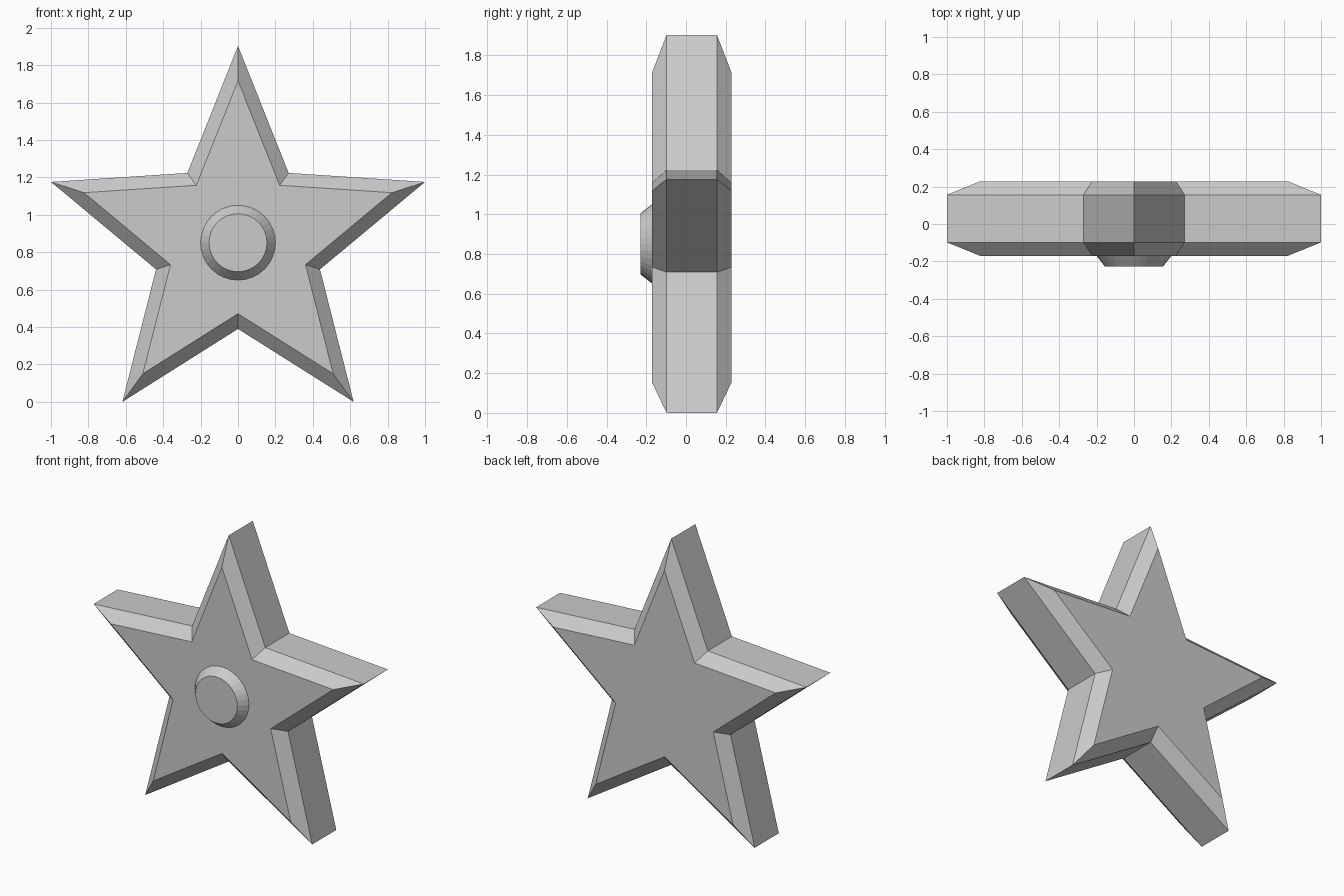
import bpy, bmesh, math

if "Cube" in bpy.data.objects:
    bpy.data.objects.remove(bpy.data.objects["Cube"])

CENTER_Z = 0.851
R_OUT, R_IN = 1.0515, 0.461
FACE_SCALE = 0.823


def star_ring(bm, y, scale):
    """Ten star corners in the XZ plane at depth y."""
    ring = []
    for i in range(10):
        r = (R_IN if i % 2 else R_OUT) * scale
        a = i * math.pi / 5
        ring.append(bm.verts.new((r * math.sin(a), y, CENTER_Z + r * math.cos(a))))
    return ring


def circle_ring(bm, y, radius, n=32):
    return [bm.verts.new((radius * math.sin(2 * math.pi * i / n), y,
                          CENTER_Z + radius * math.cos(2 * math.pi * i / n)))
            for i in range(n)]


def loft(name, make_ring, sections):
    """Join successive rings with quads and cap both ends."""
    bm = bmesh.new()
    rings = [make_ring(bm, y, s) for y, s in sections]
    for a, b in zip(rings, rings[1:]):
        for i in range(len(a)):
            j = (i + 1) % len(a)
            bm.faces.new((a[i], a[j], b[j], b[i]))
    bm.faces.new(rings[0])
    bm.faces.new(rings[-1])
    bmesh.ops.recalc_face_normals(bm, faces=bm.faces)
    mesh = bpy.data.meshes.new(name)
    bm.to_mesh(mesh)
    bm.free()
    obj = bpy.data.objects.new(name, mesh)
    bpy.context.collection.objects.link(obj)
    return obj


# Five-pointed star with bevelled front and back
loft("star_body", star_ring,
     [(-0.17, FACE_SCALE), (-0.098, 1.0), (0.156, 1.0), (0.228, FACE_SCALE)])

# Tapered round button on the front face
loft("front_button", circle_ring, [(-0.228, 0.155), (-0.17, 0.2)])
